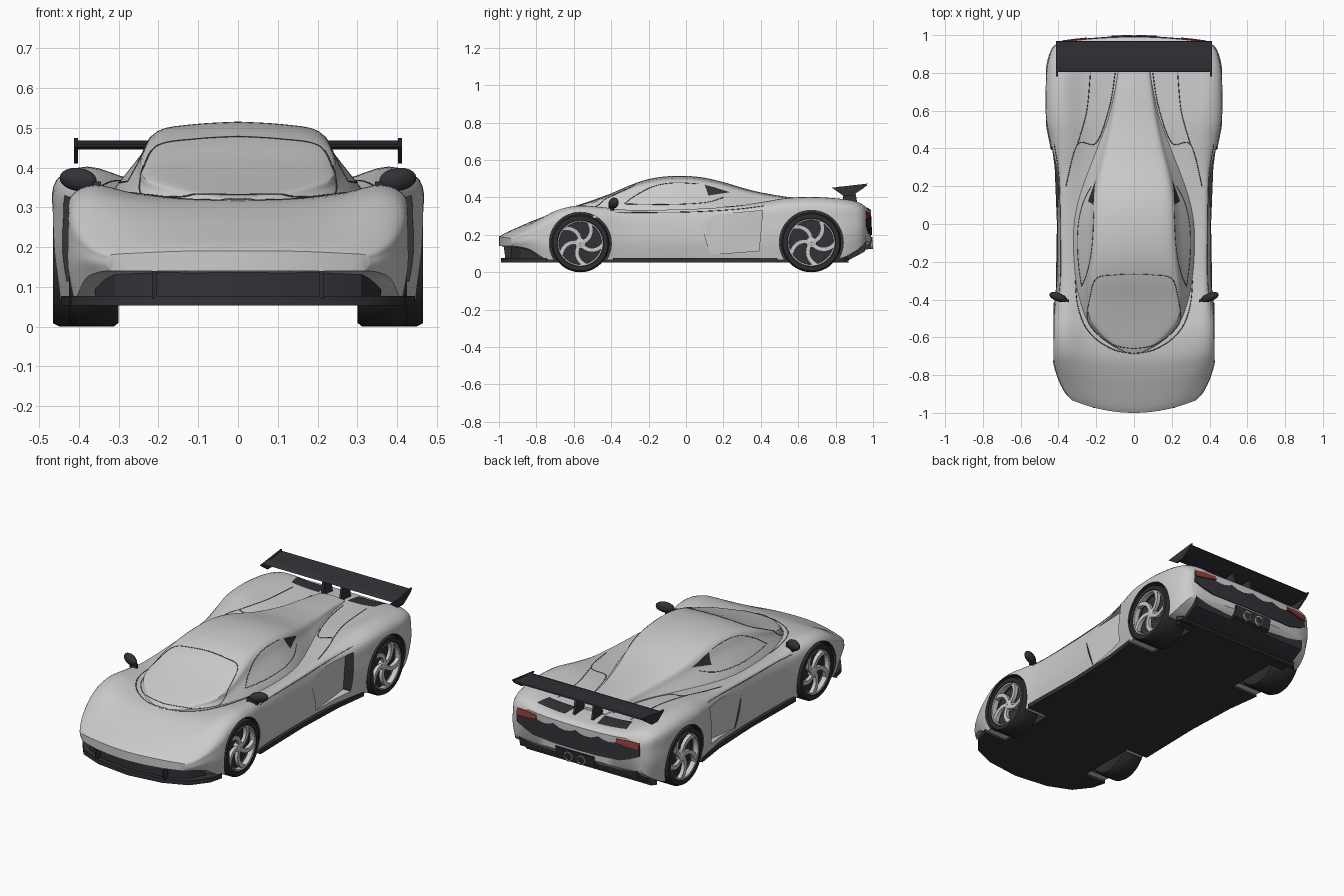
import bpy, bmesh, math
from mathutils import Vector, Matrix
from mathutils.bvhtree import BVHTree

if "Cube" in bpy.data.objects:
    bpy.data.objects.remove(bpy.data.objects["Cube"])


def mat(name, r, g, b):
    m = bpy.data.materials.new(name)
    m.diffuse_color = (r, g, b, 1)
    m.use_nodes = True
    m.node_tree.nodes["Principled BSDF"].inputs["Base Color"].default_value = m.diffuse_color
    return m


PAINT = mat("silver_paint", .60, .60, .60)
TRIM = mat("dark_trim", .032, .032, .039)
TYRE = mat("tyre_rubber", .026, .026, .029)
RIM = mat("rim_silver", .58, .58, .58)
RED = mat("tail_red", .27, .04, .04)
CHROME = mat("exhaust_metal", .50, .50, .50)
GAP = mat("panel_gap_grey", .09, .09, .09)


def obj(name, verts, faces, mats, angle=35):
    me = bpy.data.meshes.new(name)
    me.from_pydata([tuple(v) for v in verts], [], faces)
    bm = bmesh.new()
    bm.from_mesh(me)
    bmesh.ops.triangulate(bm, faces=[f for f in bm.faces if len(f.verts) > 4])
    bmesh.ops.recalc_face_normals(bm, faces=bm.faces)
    bm.to_mesh(me)
    bm.free()
    ob = bpy.data.objects.new(name, me)
    bpy.context.collection.objects.link(ob)
    for m in mats:
        me.materials.append(m)
    shade(ob, angle)
    return ob


def shade(ob, angle=35):
    bpy.ops.object.select_all(action='DESELECT')
    ob.select_set(True)
    bpy.context.view_layer.objects.active = ob
    bpy.ops.object.shade_smooth_by_angle(angle=math.radians(angle))


def smooth(rows, k):
    """Catmull-Rom through rows of numbers, k steps per span."""
    out = []
    for i in range(len(rows) - 1):
        p0, p1, p2 = rows[max(i - 1, 0)], rows[i], rows[i + 1]
        p3 = rows[min(i + 2, len(rows) - 1)]
        for j in range(k):
            t = j / k
            out.append([.5 * (2 * b + (c - a) * t + (2 * a - 5 * b + 4 * c - d) * t * t
                              + (3 * b - a - 3 * c + d) * t ** 3) for a, b, c, d in zip(p0, p1, p2, p3)])
    return out + [list(rows[-1])]


surfaces = []


def loft(name, halves, mats):
    rings = [h + [(-x, y, z) for x, y, z in reversed(h[1:-1])] for h in halves]
    n = len(rings[0])
    verts = [v for r in rings for v in r]
    faces = [(i * n + j, i * n + (j + 1) % n, (i + 1) * n + (j + 1) % n, (i + 1) * n + j)
             for i in range(len(rings) - 1) for j in range(n)]
    faces += [tuple(range(n)), tuple(range(len(verts) - n, len(verts)))]
    surfaces.append(BVHTree.FromPolygons([Vector(v) for v in verts], faces))
    return obj(name, verts, faces, mats)


def prism(name, poly, lo, hi, axis, m, angle=30):
    f = (lambda p, d: (d, p[0], p[1])) if axis == 'x' else (lambda p, d: (p[0], p[1], d))
    n = len(poly)
    verts = [f(p, lo) for p in poly] + [f(p, hi) for p in poly]
    faces = [tuple(range(n)), tuple(range(n, 2 * n))]
    faces += [(i, (i + 1) % n, n + (i + 1) % n, n + i) for i in range(n)]
    return obj(name, verts, faces, [m], angle)


def both(pts):
    return pts + [(-x, y) for x, y in reversed(pts) if x > 0]


def project(p, axis, lift):
    """Drop a 2D point on the bodywork, from above (z) or from the side (x)."""
    o, d = ((p[0], p[1], 1), (0, 0, -1)) if axis == 'z' else ((1, p[0], p[1]), (-1, 0, 0))
    hits = [h for h in (s.ray_cast(Vector(o), Vector(d)) for s in surfaces) if h[0]]
    return min(hits, key=lambda h: h[3])[0] - Vector(d) * lift if hits else None


# --- main body: y, half width, bottom z, fender x, fender z, centre z
BODY = [(-1, .33, .14, .25, .185, .19), (-.97, .365, .137, .28, .203, .208), (-.9, .40, .12, .32, .24, .24),
        (-.8, .425, .07, .35, .293, .283), (-.7, .432, .065, .36, .335, .315), (-.57, .435, .065, .36, .356, .325),
        (-.45, .425, .065, .36, .348, .32), (-.3, .408, .065, .365, .333, .32), (0, .405, .065, .372, .337, .32),
        (.25, .415, .065, .37, .352, .335), (.42, .445, .065, .36, .378, .345), (.55, .468, .065, .37, .398, .355),
        (.7, .472, .065, .38, .402, .358), (.85, .465, .075, .37, .392, .358), (.93, .448, .11, .36, .378, .352),
        (.97, .428, .14, .35, .358, .345), (.99, .40, .165, .33, .335, .33)]


def bend(s, x):
    k = .1 * min(1, max(0, (-.6 - s) / .4)) - .03 * max(0, (s - .6) / .39)
    return s + k * (x / .4) ** 2


halves = []
for s, w, zb, xf, zf, zc in smooth(BODY, 5):
    h = zf - zb
    side = [(.96 * w, zb), (w, zb + .35 * h), (.995 * w, zb + .65 * h), (.968 * w, zb + .9 * h), (xf, zf),
            (.72 * xf, (zf + 2 * zc) / 3), (.42 * xf, zc), (0, zc)]
    sec = [(i / 8 * .96 * w, zb) for i in range(8)] + smooth(side, 4)
    halves.append([(x, bend(s, x), z) for x, z in sec])
body = loft("body_shell", halves, [PAINT, TRIM])

# --- cabin and tail spine: y, base half width, roof half width, top z
CABIN = [(-.69, .03, .02, .318), (-.65, .13, .09, .335), (-.58, .215, .17, .358), (-.5, .265, .225, .385),
         (-.4, .295, .23, .422), (-.3, .308, .225, .465), (-.2, .315, .212, .498), (-.1, .318, .205, .513),
         (0, .315, .2, .515), (.1, .30, .195, .505), (.2, .275, .185, .482), (.3, .245, .165, .452),
         (.4, .215, .14, .427), (.55, .17, .11, .402), (.7, .13, .09, .388), (.84, .10, .075, .372)]
halves = []
for s, wb, wt, zt in smooth(CABIN, 4):
    d = zt - .3
    sec = [(wb + .015, .29), (wb, .3 + .17 * d), (wt + .35 * (wb - wt), .3 + .62 * d), (wt, zt - .11 * d),
           (wt * .55, zt - .03 * d), (0, zt)]
    halves.append([(0, s, .285)] + [(x, s, z) for x, z in smooth(sec, 4)])
loft("cabin", halves, [PAINT])

# --- wheel arches and side intakes cut out of the body
AXLES = [("front", -.565, .155, .30, .425), ("rear", .67, .16, .305, .465)]
cutters = []
for sx in (1, -1):
    for nm, y, r, x0, x1 in AXLES:
        c = [(y + (r + .011) * math.cos(a * math.pi / 32), r + (r + .011) * math.sin(a * math.pi / 32)) for a in range(64)]
        cut = prism("arch_cutter", c, sx * .275, sx * .6, 'x', PAINT)
        cut.data.materials.append(TRIM)
        for p in cut.data.polygons:
            p.material_index = 1
        cutters.append(cut)
    quad = [(.07, .30, .404), (.41, .33, .388), (.39, .115, .385), (.13, .095, .394)]
    v = [(sx * x, y, z) for y, z, x in quad] + [(sx * .6, y, z) for y, z, x in quad]
    cut = obj("intake_cutter", v, [(0, 1, 2, 3), (4, 5, 6, 7)] + [(i, (i + 1) % 4, 4 + (i + 1) % 4, 4 + i) for i in range(4)],
              [PAINT, TRIM])
    for p in cut.data.polygons:
        if abs(p.normal.y) > .7:
            p.material_index = 1
    cutters.append(cut)
bpy.context.view_layer.objects.active = body
for cut in cutters:
    cut.hide_render = True
    m = body.modifiers.new("cut", 'BOOLEAN')
    m.operation, m.solver, m.object = 'DIFFERENCE', 'EXACT', cut
    bpy.ops.object.modifier_apply(modifier=m.name)
    bpy.data.objects.remove(cut)
shade(body, 35)


# --- wheels
def lathe(name, prof, sx, c, m, n=48):
    verts = [(sx * (c[0] + x), c[1] + r * math.cos(2 * math.pi * i / n), c[2] + r * math.sin(2 * math.pi * i / n))
             for i in range(n) for r, x in prof]
    k = len(prof)
    faces = [(i * k + j, i * k + j + 1, (i + 1) % n * k + j + 1, (i + 1) % n * k + j) for i in range(n) for j in range(k - 1)]
    return obj(name, verts, faces, [m], 40)


for nm, y, r, x0, x1 in AXLES:
    w, q = (x1 - x0) / 2, r - .035
    for sx, sd in ((1, "right"), (-1, "left")):
        c = ((x0 + x1) / 2, y, r)
        tag = nm + "_" + sd
        lathe(tag + "_tyre", [(.001, -w + .01), (q, -w), (r - .01, -w), (r, -w * .8), (r, w * .8), (r - .008, w),
                              (q + .004, w), (q, w - .01), (q - .004, w - .05)], sx, c, TYRE)
        lathe(tag + "_rim_lip", [(q + .002, w - .008), (q + .001, w - .002), (q - .006, w - .004), (q - .007, w - .03)], sx, c, RIM)
        lathe(tag + "_brake_disc", [(q, w - .045), (.001, w - .045)], sx, c, TRIM)
        lathe(tag + "_hub", [(.03, w - .04), (.028, w - .018), (.018, w - .012), (.001, w - .012)], sx, c, RIM, 20)
        verts, faces = [], []
        for k in range(5):
            for i in range(8):
                t = i / 7
                rad, a = .015 + (q - .018) * t, 2 * math.pi * k / 5 + .4 + .75 * t ** 1.4
                hw = .011 + .006 * t * t
                for off, x in ((-hw, w - .03), (hw, w - .03), (hw, w - .014 + .008 * t), (-hw, w - .014 + .008 * t)):
                    verts.append((sx * (c[0] + x), y + rad * math.cos(a) - off * math.sin(a),
                                  r + rad * math.sin(a) + off * math.cos(a)))
                if i:
                    b = len(verts) - 8
                    faces += [(b + j, b + (j + 1) % 4, b + 4 + (j + 1) % 4, b + 4 + j) for j in range(4)]
        obj(tag + "_spokes", verts, faces, [RIM], 40)

# --- floor, splitter, grille, diffuser
prism("floor_and_splitter", both([(0, -.99), (.2, -.965), (.33, -.91), (.40, -.82), (.42, -.742), (.28, -.742), (.28, -.39),
      (.415, -.39), (.408, 0), (.42, .3), (.445, .49), (.28, .49), (.28, .845), (.41, .845), (.39, .87), (0, .87)]),
      .053, .077, 'z', TRIM)
prism("front_grille", both([(0, -.967), (.2, -.942), (.31, -.885), (.36, -.8), (0, -.8)]), .06, .146, 'z', TRIM)
prism("diffuser", [(.80, .055), (.87, .065), (.955, .11), (.965, .17), (.9, .14), (.8, .09)], -.37, .37, 'x', TRIM)
for x in (-.21, .21):
    prism("grille_fin", [(-.965, .07), (-.975, .14), (-.9, .14), (-.9, .07)], x - .006, x + .006, 'x', TRIM)


# --- rear panel, lamps, exhaust
def rear_strip(name, cols, y, m):
    verts = [(x, y - .03 * (x / .4) ** 2 - d, z) for x, lo, hi in cols for z, d in ((lo, 0), (hi, .006), (hi, .03), (lo, .03))]
    n = len(cols)
    faces = [(4 * i + j, 4 * i + (j + 1) % 4, 4 * i + 4 + (j + 1) % 4, 4 * i + 4 + j) for i in range(n - 1) for j in range(4)]
    return obj(name, verts, faces + [(0, 1, 2, 3), tuple(range(4 * n - 4, 4 * n))], [m], 30)


half = [(.385, .25, .325), (.33, .225, .328), (.27, .205, .33), (.14, .20, .33), (0, .20, .33)]
rear_strip("rear_panel", [(-x, a, b) for x, a, b in half] + half[-2::-1], .995, TRIM)
for sx in (1, -1):
    rear_strip("tail_lamp", [(sx * x, a, b) for x, a, b in ((.25, .30, .322), (.32, .29, .326), (.382, .285, .322))], .999, RED)
    lathe("exhaust_pipe", [(.02, 0), (.026, 0), (.026, .07)], 1, (0, 0, 0), CHROME, 24).matrix_world = \
        Matrix.Translation((sx * .04, 1.0, .15)) @ Matrix.Rotation(-math.pi / 2, 4, 'Z')
prism("exhaust_surround", [(.93, .115), (.985, .125), (.998, .188), (.93, .188)], -.12, .12, 'x', TRIM)

# --- rear wing
prism("wing_blade", [(.805, .452), (.86, .445), (.93, .448), (.968, .462), (.965, .468), (.88, .46), (.82, .458)], -.405, .405, 'x', TRIM)
for sx in (1, -1):
    prism("wing_endplate", [(.78, .452), (.97, .474), (.95, .45), (.89, .41), (.84, .41)], sx * .402, sx * .412, 'x', TRIM)
    prism("wing_pylon", [(.83, .35), (.92, .35), (.90, .455), (.85, .455)], sx * .05, sx * .064, 'x', TRIM)
    # door mirrors
    bm = bmesh.new()
    bmesh.ops.create_uvsphere(bm, u_segments=20, v_segments=12, radius=1)
    bm.transform(Matrix.Translation((sx * .402, -.387, .37)) @ Matrix.Rotation(sx * .35, 4, 'Z')
                 @ Matrix.Rotation(-sx * .12, 4, 'Y') @ Matrix.Diagonal((.05, .022, .029, 1)))
    me = bpy.data.meshes.new("door_mirror")
    bm.to_mesh(me)
    bm.free()
    me.materials.append(TRIM)
    mirror = bpy.data.objects.new("door_mirror", me)
    bpy.context.collection.objects.link(mirror)
    shade(mirror)
    prism("mirror_stalk", [(sx * .345, -.415), (sx * .40, -.40), (sx * .40, -.385), (sx * .345, -.40)], .33, .365, 'z', TRIM)


# --- dark plates laid on the bodywork
def decal(name, quad, axis, m, n=8):
    a, b, c, d = (Vector(p) for p in quad)
    for sx in (1, -1):
        pts = [project(a.lerp(b, i / n).lerp(d.lerp(c, i / n), j / n), axis, .004) for i in range(n + 1) for j in range(n + 1)]
        if None in pts:
            continue
        obj(name, [(sx * p.x, p.y, p.z) for p in pts],
            [(i * (n + 1) + j, i * (n + 1) + j + 1, (i + 1) * (n + 1) + j + 1, (i + 1) * (n + 1) + j)
             for i in range(n) for j in range(n)], [m])


decal("quarter_vent", [(.10, .468), (.15, .455), (.235, .428), (.12, .41)], 'x', TRIM)
decal("deck_vent", [(.09, .85), (.26, .85), (.28, .93), (.10, .94)], 'z', TRIM)

# --- panel gaps drawn as hair-thin tubes on the surface
GAPS = [('z', [(0, -.685), (.1, -.668), (.2, -.61), (.265, -.53), (.3, -.42), (.31, -.3)]),
        ('z', [(0, -.66), (.1, -.643), (.185, -.59), (.245, -.51), (.235, -.4), (.2, -.29), (.1, -.27), (0, -.265)]),
        ('x', [(-.33, .365), (-.27, .41), (-.17, .46), (-.06, .478), (.07, .472)]),
        ('x', [(-.33, .365), (-.1, .362), (.1, .372), (.2, .40)]),
        ('x', [(-.38, .318), (0, .322), (.25, .335), (.42, .355)]),
        ('z', [(.36, .2), (.30, .42), (.2, .43), (.13, .62), (.1, .8)]),
        ('z', [(.30, .42), (.25, .6), (.23, .82)])]
cu = bpy.data.curves.new("panel_gaps", 'CURVE')
cu.dimensions, cu.bevel_depth, cu.bevel_resolution = '3D', .0022, 0
cu.materials.append(GAP)
for axis, pts in GAPS:
    line = [p for p in (project(q, axis, 0) for q in smooth(pts, 8)) if p]
    for sx in (1, -1):
        sp = cu.splines.new('POLY')
        sp.points.add(len(line) - 1)
        for q, p in zip(sp.points, line):
            q.co = (sx * p.x, p.y, p.z, 1)
bpy.context.collection.objects.link(bpy.data.objects.new("panel_gaps", cu))
